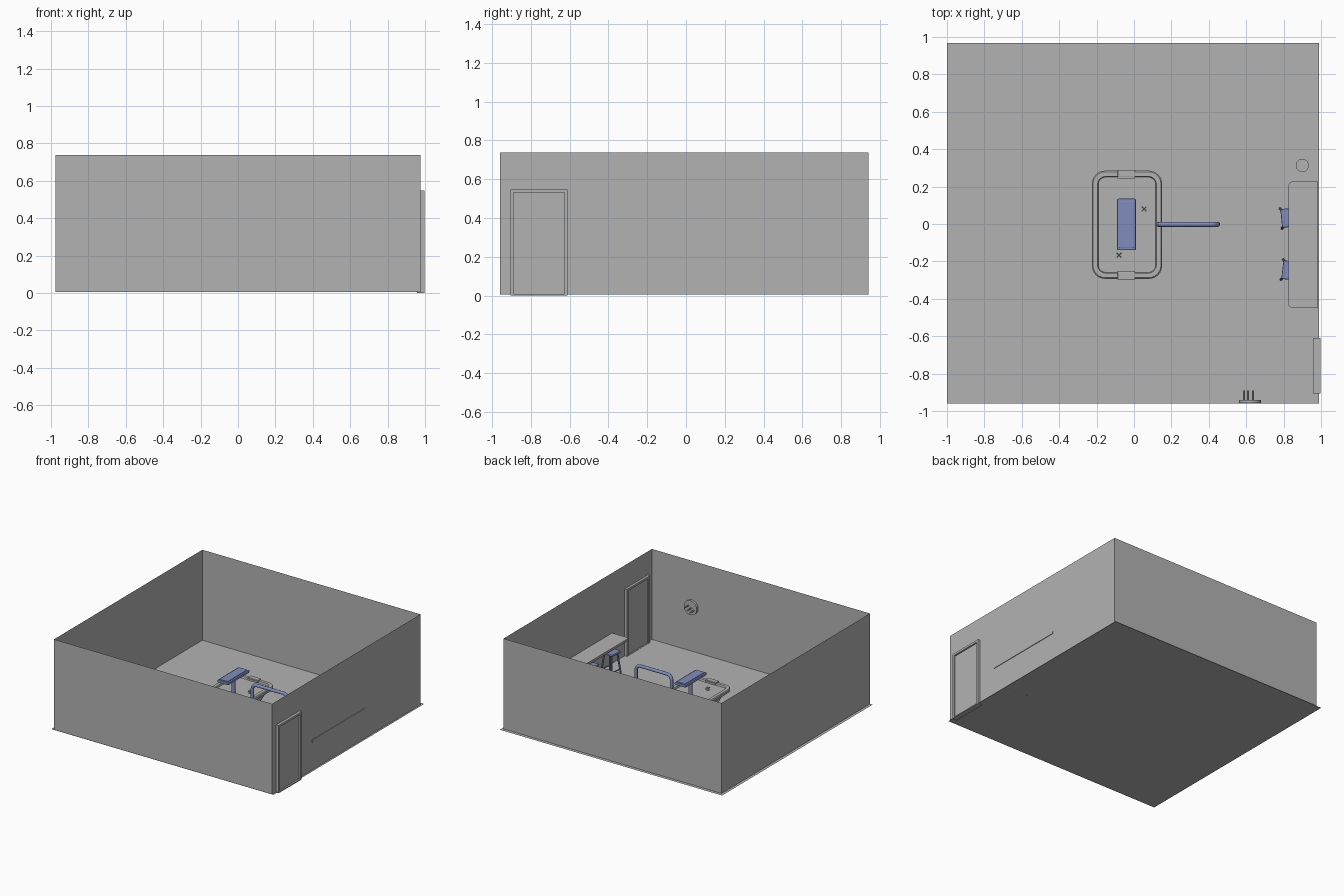
import bpy, bmesh, math
from mathutils import Vector

cube = bpy.data.objects.get("Cube")
if cube:
    bpy.data.objects.remove(cube)


def material(name, rgb):
    m = bpy.data.materials.new(name)
    m.use_nodes = True
    m.diffuse_color = (*rgb, 1)
    m.node_tree.nodes["Principled BSDF"].inputs["Base Color"].default_value = (*rgb, 1)
    return m


GREY = material("plain grey", (0.45, 0.45, 0.45))
BLUE = material("soft blue", (0.22, 0.27, 0.51))
FLOOR = 0.006


def finish(bm, name, mat):
    bmesh.ops.recalc_face_normals(bm, faces=bm.faces)
    mesh = bpy.data.meshes.new(name)
    bm.to_mesh(mesh)
    bm.free()
    mesh.materials.append(mat)
    ob = bpy.data.objects.new(name, mesh)
    bpy.context.collection.objects.link(ob)
    return ob


def box(name, lo, hi, mat=GREY, bevel=0):
    bm = bmesh.new()
    bmesh.ops.create_cube(bm, size=1)
    lo, hi = Vector(lo), Vector(hi)
    for v in bm.verts:
        v.co = (lo + hi) / 2 + v.co * (hi - lo)
    ob = finish(bm, name, mat)
    if bevel:
        mod = ob.modifiers.new("soft edges", "BEVEL")
        mod.width, mod.segments = bevel, 2
    return ob


def rod(name, a, b, r, mat=GREY, sides=12, r2=None):
    a, b = Vector(a), Vector(b)
    bm = bmesh.new()
    bmesh.ops.create_cone(bm, cap_ends=True, segments=sides, radius1=r,
                          radius2=r if r2 is None else r2, depth=(b - a).length)
    turn = (b - a).to_track_quat("Z", "Y")
    for v in bm.verts:
        v.co = turn @ v.co + (a + b) / 2
    return finish(bm, name, mat)


def rounded(x0, x1, y0, y1, r, steps=6):
    pts = []
    for i, (cx, cy) in enumerate([(x1 - r, y1 - r), (x0 + r, y1 - r),
                                  (x0 + r, y0 + r), (x1 - r, y0 + r)]):
        for k in range(steps + 1):
            a = math.pi / 2 * (i + k / steps)
            pts.append((cx + r * math.cos(a), cy + r * math.sin(a)))
    return pts


def loft(name, rings, mat=GREY):
    """Skin a stack of (outline, z) rings and cap both ends."""
    bm = bmesh.new()
    loops = [[bm.verts.new((x, y, z)) for x, y in outline] for outline, z in rings]
    for a, b in zip(loops, loops[1:]):
        for i in range(len(a)):
            j = (i + 1) % len(a)
            bm.faces.new((a[i], a[j], b[j], b[i]))
    bm.faces.new(loops[0])
    bm.faces.new(loops[-1])
    return finish(bm, name, mat)


def sheet(name, corners):
    bm = bmesh.new()
    bm.faces.new([bm.verts.new(c) for c in corners])
    return finish(bm, name, GREY)


# Room shell of thin sheets, open at the top
X0, X1, Y0, Y1, TOP = -0.977, 0.976, -0.958, 0.94, 0.738
sheet("floor", [(-1, -0.96, FLOOR), (0.99, -0.96, FLOOR), (0.99, 0.967, FLOOR), (-1, 0.967, FLOOR)])
for name, (ax, ay), (bx, by) in [("front_wall", (X0, Y0), (X1, Y0)),
                                 ("left_wall", (X1, Y0), (X1, Y1)),
                                 ("back_wall", (X1, Y1), (X0, Y1)),
                                 ("right_wall", (X0, Y1), (X0, Y0))]:
    sheet(name, [(ax, ay, FLOOR), (bx, by, FLOOR), (bx, by, TOP), (ax, ay, TOP)])

# Door and its frame, standing proud on both sides of the wall
for name, y in [("front_door_jamb", -0.905), ("back_door_jamb", -0.627)]:
    box(name, (0.956, y, 0), (0.998, y + 0.017, 0.548))
box("door_lintel", (0.956, -0.905, 0.531), (0.998, -0.61, 0.548))
box("door_sill", (0.956, -0.905, 0), (0.998, -0.61, 0.008))
box("door_panel", (0.966, -0.89, 0.004), (0.985, -0.625, 0.535))

# Wall counter with rounded inner corners
outline = [(min(x, 0.981), y) for x, y in rounded(0.825, 1.02, -0.45, 0.227, 0.025)
           if x < 0.9]
outline = [(0.981, 0.227)] + outline + [(0.981, -0.45)]
loft("counter", [(outline, 0.234), (outline, 0.252)])


def stool(name, cx, cy, angle):
    parts = [box(name + "_seat", (-0.055, -0.05, 0.2), (0.055, 0.05, 0.218), BLUE, 0.006)]
    for sx in (-1, 1):
        for sy in (-1, 1):
            parts.append(rod(name + "_leg", (sx * 0.056, sy * 0.053, FLOOR),
                             (sx * 0.036, sy * 0.03, 0.205), 0.007, BLUE, 8))
        parts.append(rod(name + "_rung", (sx * 0.05, -0.046, 0.07),
                         (sx * 0.05, 0.046, 0.07), 0.005, BLUE, 8))
    for p in parts:
        p.location = (cx, cy, 0)
        p.rotation_euler.z = angle


stool("back_stool", 0.842, 0.035, 0.1)
stool("front_stool", 0.848, -0.25, -0.12)

# Round bin with a split lid
rod("bin", (0.9, 0.313, FLOOR), (0.9, 0.313, 0.14), 0.03, GREY, 24, 0.035)
box("bin_lid_bar", (0.866, 0.311, 0.138), (0.934, 0.315, 0.144))

# Wall disc with three pegs
rod("peg_disc", (0.62, Y0, 0.364), (0.62, -0.94, 0.364), 0.058, GREY, 32)
for x, z in [(0.588, 0.35), (0.61, 0.364), (0.637, 0.378)]:
    rod("peg", (x, -0.945, z), (x, -0.89, z), 0.005)


# Central basin: tapered body, wide rim and shallow recessed deck
def ring(grow, r):
    return rounded(-0.225 - grow, 0.15 + grow, -0.293 - grow, 0.285 + grow, r)


basin = loft("basin", [(ring(-0.11, 0.03), FLOOR), (ring(-0.035, 0.05), 0.165),
                       (ring(-0.005, 0.065), 0.172), (ring(0, 0.07), 0.18),
                       (ring(0, 0.07), 0.194), (ring(-0.006, 0.065), 0.2),
                       (ring(-0.03, 0.045), 0.2), (ring(-0.034, 0.04), 0.186)])

# Grip tabs on both ends of the rim
for name, y, inner in [("back_grip", 0.27, 0.248), ("front_grip", -0.278, -0.256)]:
    box(name, (-0.088, y - 0.019, 0.188), (0.006, y + 0.019, 0.208), GREY, 0.004)
    box(name + "_bar", (-0.088, inner - 0.004, 0.188), (0.006, inner + 0.004, 0.202))

# Valve knobs on the deck
for x, y in [(0.053, 0.08), (-0.08, -0.165)]:
    rod("valve_stem", (x, y, 0.184), (x, y, 0.2), 0.006)
    rod("valve_plate", (x, y, 0.184), (x, y, 0.19), 0.016, GREY, 16)
    for k in range(2):
        a = math.pi * (0.25 + k / 2)
        d = Vector((math.cos(a), math.sin(a), 0)) * 0.017
        c = Vector((x, y, 0.2))
        rod("valve_arm", c - d, c + d, 0.003, GREY, 8)

# Raised padded board above the basin
box("board", (-0.09, -0.14, 0.315), (0.01, 0.135, 0.335), BLUE, 0.006)
box("board_pad", (-0.078, -0.128, 0.333), (-0.002, 0.123, 0.341), BLUE, 0.003)
rod("board_post", (-0.04, 0, 0.184), (-0.04, 0, 0.318), 0.014, BLUE)

# Arched hand rail
curve = bpy.data.curves.new("hand_rail", "CURVE")
curve.dimensions = "3D"
curve.bevel_depth, curve.bevel_resolution, curve.use_fill_caps = 0.013, 2, True
path = [(0.13, FLOOR)]
for cx, start in [(0.17, math.pi), (0.408, math.pi / 2)]:
    path += [(cx + 0.04 * math.cos(start - k * math.pi / 10),
              0.267 + 0.04 * math.sin(start - k * math.pi / 10)) for k in range(6)]
path.append((0.448, FLOOR))
spline = curve.splines.new("POLY")
spline.points.add(len(path) - 1)
for p, (x, z) in zip(spline.points, path):
    p.co = (x, -0.002, z, 1)
curve.materials.append(BLUE)
rail = bpy.data.objects.new("hand_rail", curve)
bpy.context.collection.objects.link(rail)

# Smooth the round parts and keep their rims sharp
bpy.ops.object.select_all(action="DESELECT")
for ob in bpy.context.collection.objects:
    if ob.type == "MESH" and ob.name.startswith(("bin", "peg", "valve", "basin", "board_post")):
        ob.select_set(True)
        bpy.context.view_layer.objects.active = ob
bpy.ops.object.shade_smooth_by_angle(angle=math.radians(35))
